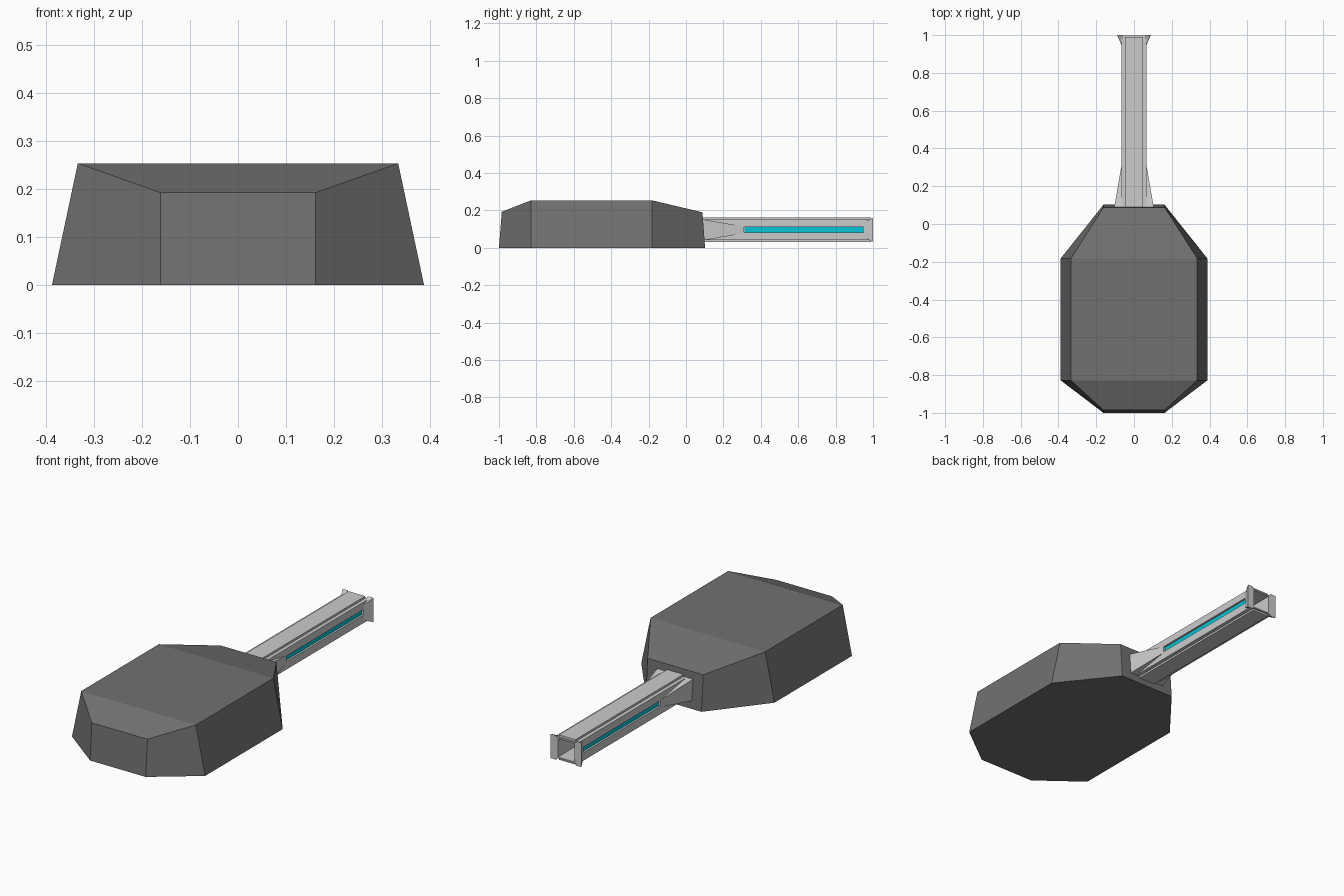
import bpy, bmesh

if "Cube" in bpy.data.objects:
    bpy.data.objects.remove(bpy.data.objects["Cube"])


def material(name, rgb):
    m = bpy.data.materials.new(name)
    m.diffuse_color = (*rgb, 1)
    m.use_nodes = True
    m.node_tree.nodes["Principled BSDF"].inputs["Base Color"].default_value = m.diffuse_color
    return m


DARK = material("dark_grey", (0.165, 0.165, 0.165))
LIGHT = material("light_grey", (0.6, 0.6, 0.6))
CYAN = material("cyan_glow", (0.0, 0.56, 0.68))


def make(name, verts, faces, mat):
    me = bpy.data.meshes.new(name)
    me.from_pydata(verts, [], faces)
    bm = bmesh.new()
    bm.from_mesh(me)
    bmesh.ops.recalc_face_normals(bm, faces=bm.faces)
    bm.to_mesh(me)
    bm.free()
    me.materials.append(mat)
    ob = bpy.data.objects.new(name, me)
    bpy.context.collection.objects.link(ob)
    return ob


def frustum(name, a, b, mat):
    """Solid between two rectangles given as four corner points each."""
    faces = [(0, 1, 2, 3), (7, 6, 5, 4)]
    faces += [(i, (i + 1) % 4, (i + 1) % 4 + 4, i + 4) for i in range(4)]
    return make(name, a + b, faces, mat)


def rect(y, x0, x1, z0, z1):
    return [(x0, y, z0), (x1, y, z0), (x1, y, z1), (x0, y, z1)]


def box(name, x0, x1, y0, y1, z0, z1, mat):
    return frustum(name, rect(y0, x0, x1, z0, z1), rect(y1, x0, x1, z0, z1), mat)


# Turret body: four stations along y (base y, base half width, top y, top half width, top z)
stations = [(-1.0, 0.162, -0.985, 0.162, 0.193),
            (-0.828, 0.388, -0.828, 0.334, 0.254),
            (-0.182, 0.388, -0.182, 0.334, 0.254),
            (0.102, 0.162, 0.088, 0.162, 0.19)]
verts = []
for yb, wb, yt, wt, zt in stations:
    verts += [(-wb, yb, 0), (wb, yb, 0), (wt, yt, zt), (-wt, yt, zt)]
faces = [(0, 1, 2, 3), (12, 13, 14, 15)]
for k in range(3):
    a = 4 * k
    faces += [(a + i, a + (i + 1) % 4, a + 4 + (i + 1) % 4, a + 4 + i) for i in range(4)]
make("turret_body", verts, faces, DARK)

# Barrel: hollow square tube
CZ, W, H, Y0, Y1 = 0.096, 0.067, 0.055, 0.07, 0.998
IW, IH = 0.048, 0.048
verts = []
for y in (Y0, Y1):
    verts += rect(y, -W, W, CZ - H, CZ + H) + rect(y, -IW, IW, CZ - IH, CZ + IH)
faces = []
for i in range(4):
    j = (i + 1) % 4
    faces += [(i, j, j + 8, i + 8), (i + 4, j + 4, j + 12, i + 12),
              (i, j, j + 4, i + 4), (i + 8, j + 8, j + 12, i + 12)]
barrel = make("barrel", verts, faces, LIGHT)

for s, side in ((1, "right"), (-1, "left")):
    # Slot cut in the barrel side, with a glowing strip on its floor
    xs = sorted((s * 0.054, s * 0.09))
    cutter = box("slot_cutter", *xs, 0.31, 0.952, 0.083, 0.112, LIGHT)
    cutter.hide_render = True
    mod = barrel.modifiers.new("slot", 'BOOLEAN')
    mod.object = cutter
    mod.operation = 'DIFFERENCE'
    mod.solver = 'EXACT'
    bpy.context.view_layer.objects.active = barrel
    bpy.ops.object.modifier_apply(modifier=mod.name)
    bpy.data.objects.remove(cutter)
    xs = sorted((s * 0.052, s * 0.057))
    box("glow_strip_" + side, *xs, 0.312, 0.945, 0.083, 0.112, CYAN)

    # Tapered root fairing beside the barrel
    frustum("root_fairing_" + side,
            rect(0.08, s * 0.05, s * 0.106, 0.038, 0.154),
            rect(0.3, s * 0.05, s * 0.068, 0.076, 0.116), LIGHT)

    # Flared muzzle lip
    frustum("muzzle_flare_" + side,
            rect(0.95, s * 0.058, s * 0.067, 0.055, 0.137),
            rect(1.0, s * 0.058, s * 0.09, 0.032, 0.16), LIGHT)

# Raised rails above and below the barrel
box("top_rail", -0.048, 0.048, 0.07, 0.99, CZ + H - 0.002, 0.162, LIGHT)
box("bottom_rail", -0.048, 0.048, 0.07, 0.99, 0.031, CZ - H + 0.002, LIGHT)
